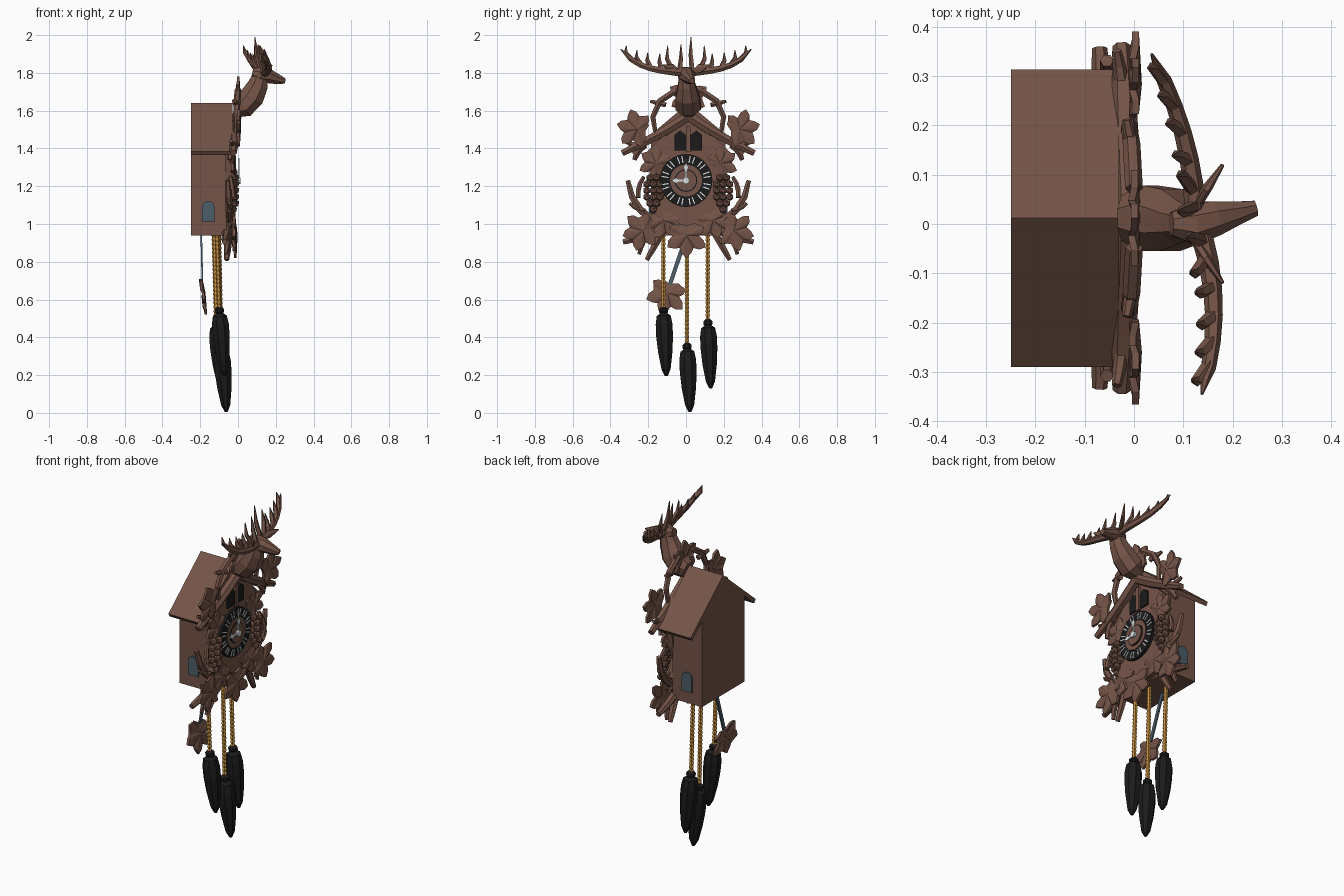
import bpy, bmesh, math
from mathutils import Vector as V

if "Cube" in bpy.data.objects:
    bpy.data.objects.remove(bpy.data.objects["Cube"])


def mat(name, r, g, b):
    m = bpy.data.materials.new(name)
    m.diffuse_color = (r, g, b, 1)
    m.use_nodes = True
    m.node_tree.nodes["Principled BSDF"].inputs["Base Color"].default_value = m.diffuse_color
    return m


WOOD = mat("wood", .175, .088, .064)
BLACK = mat("black", .011, .011, .012)
GOLD = mat("brass", .55, .27, .05)
BLUE = mat("steel", .07, .11, .14)
WHITE = mat("white", .7, .75, .75)
CY = .012  # middle line of the clock in y
DIAL = V((0, 0, 1.23))


def finish(name, bm, m=WOOD):
    bmesh.ops.recalc_face_normals(bm, faces=bm.faces)
    me = bpy.data.meshes.new(name)
    bm.to_mesh(me)
    bm.free()
    me.materials.append(m)
    ob = bpy.data.objects.new(name, me)
    bpy.context.collection.objects.link(ob)
    return ob


def skin(bm, rings):
    rs = [[bm.verts.new(p) for p in r] for r in rings]
    n = len(rs[0])
    for a, b in zip(rs, rs[1:]):
        for i in range(n):
            bm.faces.new((a[i], a[(i + 1) % n], b[(i + 1) % n], b[i]))
    bm.faces.new(rs[0])
    bm.faces.new(rs[-1])


def prism(name, pts, a, b, m=WOOD):
    """Outline in (y, z) extruded along x."""
    bm = bmesh.new()
    skin(bm, [[(x, y, z) for y, z in pts] for x in (a, b)])
    return finish(name, bm, m)


def mirrored(half, c=CY):
    return [(c + y, z) for y, z in half] + [(c - y, z) for y, z in reversed(half) if y > 0]


def add_tube(bm, path, radii, sides=6):
    path = [V(p) for p in path]
    rings = []
    for i, p in enumerate(path):
        t = (path[min(i + 1, len(path) - 1)] - path[max(i - 1, 0)]).normalized()
        ref = V((0, 1, 0)) if abs((path[-1] - path[0]).normalized().y) < .75 else V((0, 0, 1))
        u = (ref - t * ref.dot(t)).normalized()
        w = t.cross(u)
        r = radii[i] if isinstance(radii[i], tuple) else (radii[i], radii[i])
        angles = [math.tau * (k + .5) / sides for k in range(sides)]
        rings.append([p + u * math.cos(a) * r[0] + w * math.sin(a) * r[1] for a in angles])
    skin(bm, rings)


def tube(name, path, radii, m=WOOD, sides=6):
    bm = bmesh.new()
    add_tube(bm, path, radii, sides)
    return finish(name, bm, m)


# Maple outline: five pointed lobes with notches between, and a stem notch
OUTLINE = []
for lobe in range(-2, 3):
    reach = 1 - .14 * (abs(lobe) == 2)
    for da, r in ((-29, .64), (-16, .84), (0, 1), (15, .8)):
        OUTLINE.append((lobe * 58 + da, r * reach))
OUTLINE += [(145, .66), (180, .42), (215, .66)]


def leaf(name, x, y, z, size, ang, tilt=0.0):
    bm = bmesh.new()
    layers = []
    for dx in (0, -.014):
        ring = []
        for a, r in OUTLINE:
            t = math.radians(a + ang)
            dy, dz = math.cos(t) * r * size, math.sin(t) * r * size
            ring.append(bm.verts.new((x + dx + tilt * dz - (.006 if r < .7 else 0), y + dy, z + dz)))
        c = bm.verts.new((x + dx + .006, y, z))
        for p, q in zip(ring, ring[1:] + ring[:1]):
            bm.faces.new((c, p, q))
        layers.append(ring)
    for i in range(len(OUTLINE)):
        bm.faces.new((layers[0][i - 1], layers[0][i], layers[1][i], layers[1][i - 1]))
    return finish(name, bm)


def branch(name, x, y0, z0, y1, z1, bend, r):
    """Tapering carved twig with a sideways bend, on both sides of the clock."""
    for s in (-1, 1):
        pts = []
        for i in range(4):
            t = i / 3
            b = bend * math.sin(math.pi * t)
            y = y0 + (y1 - y0) * t - b * (z1 - z0)
            z = z0 + (z1 - z0) * t + b * (y1 - y0)
            pts.append((x - .015 * t, CY + s * y, z))
        tube(name, pts, [r, r, r * .9, r * .65])


def disc(r, n=24):
    return [(r * math.cos(math.tau * i / n), DIAL.z + r * math.sin(math.tau * i / n)) for i in range(n)]


# House body, chevron roof, carved front plate
prism("body", mirrored([(.197, .94), (.197, 1.45), (0, 1.615)]), -.25, -.06)
prism("roof", mirrored([(0, 1.61), (.288, 1.365), (.302, 1.385)])[:3] + [(CY, 1.64)]
      + [(CY - .302, 1.385), (CY - .288, 1.365)], -.25, -.03)
prism("front_plate", mirrored([(0, .93), (.15, .97), (.2, 1.06), (.17, 1.16), (.2, 1.24), (.22, 1.38), (.02, 1.58)]),
      -.065, -.03)

# Arched side doors, and bird doors above the dial
for s in (-1, 1):
    bm = bmesh.new()
    arch = [(-.19, 1.01), (-.125, 1.01)]
    for i in range(6):
        a = math.pi * i / 5
        arch.append((-.1575 + .0325 * math.cos(a), 1.092 + .03 * math.sin(a)))
    skin(bm, [[(x, CY + s * d, z) for x, z in arch] for d in (.19, .207)])
    finish("side_door", bm, BLUE)
    prism("bird_door", mirrored([(.031, 1.39), (.031, 1.47), (0, 1.495)], CY + s * .043), -.035, -.02, BLACK)
prism("door_post", mirrored([(.012, 1.38), (.012, 1.52)]), -.035, -.012)

# Dial
prism("dial_ring", disc(.14), -.035, -.014, BLACK)
prism("dial_centre", disc(.085), -.03, -.01)
prism("dial_groove", disc(.06), -.02, -.007, BLACK)
prism("dial_boss", disc(.054), -.01, -.003)
bm = bmesh.new()
for h in range(24):
    a = math.tau * (h + .5 + .15 * (-1) ** h) / 24
    d, n = V((0, math.cos(a), math.sin(a))), V((0, -math.sin(a), math.cos(a)))
    quad = [DIAL + d * r + n * w for r in (.095, .132) for w in ((-.003, .003) if r < .1 else (.003, -.003))]
    skin(bm, [[p + V((x, 0, 0)) for p in quad] for x in (-.016, -.011)])
finish("hour_marks", bm, WHITE)
hand = [(.006, -.01), (.006, .05), (.014, .07), (.003, .09), (.001, .12)]
prism("minute_hand", [(y, 1.23 + l) for y, l in mirrored(hand, 0)], .002, .007, WHITE)
prism("hour_hand", [(-l * .8, 1.23 + y) for y, l in mirrored(hand, 0)], -.002, .003, WHITE)
prism("hand_hub", disc(.018, 10), -.003, .012, WHITE)

# Leaves: pairs, then the middle ones
for s, side in ((-1, "left"), (1, "right")):
    for nm, x, y, z, size, ang in (("upper_leaf", .01, .272, 1.502, .11, 14), ("lower_leaf", -.014, .24, .965, .112, -15),
                                   ("plate_leaf", -.022, .13, 1.02, .1, -70), ("gable_leaf", -.022, .17, 1.32, .095, 35)):
        leaf(nm + "_" + side, x, CY + s * y, z, size, ang if s > 0 else 180 - ang)
leaf("bottom_leaf", -.008, .003, .94, .12, -90)
leaf("crest_leaf", .008, CY, 1.665, .115, 90)

# Branches
branch("gable_branch", -.01, 0, 1.57, .35, 1.375, -.02, .028)
branch("gable_twig", -.03, .23, 1.42, .285, 1.34, .1, .02)
branch("gable_fork", -.02, .24, 1.42, .34, 1.44, -.1, .015)
branch("crest_branch", 0, .06, 1.71, .17, 1.46, .25, .018)
branch("crest_twig", 0, .12, 1.63, .2, 1.65, 0, .014)
branch("side_branch", -.04, .19, 1.02, .32, 1.23, -.12, .021)
branch("side_twig", -.025, .265, 1.14, .235, 1.25, -.1, .015)
branch("side_spur", -.03, .23, 1.07, .31, 1.11, -.1, .013)
branch("low_branch", -.055, .1, 1, .345, .905, -.05, .024)
branch("low_twig", -.045, .13, .97, .22, .81, 0, .02)
branch("low_spur", -.05, .22, .94, .26, .84, .05, .016)

# Grape bunches
for s in (-1, 1):
    bm = bmesh.new()
    for row, n in enumerate((2, 3, 3, 3, 2, 1)):
        for k in range(n):
            b = bmesh.ops.create_icosphere(bm, subdivisions=1, radius=.022)["verts"]
            y = CY + s * .185 + (k - (n - 1) / 2) * .034
            bmesh.ops.translate(bm, verts=b, vec=(-.025 + .012 * (k % 2), y, 1.245 - row * .034))
    finish("grapes", bm)

# Stag bust
tube("stag_neck", [(-.02, CY, 1.61), (.03, CY, 1.625), (.075, .008, 1.675), (.105, .003, 1.735), (.125, 0, 1.8)],
     [(.05, .05), (.072, .068), (.068, .07), (.05, .058), (.035, .04)], sides=8)
tube("stag_head", [(.075, 0, 1.8), (.12, 0, 1.79), (.165, .012, 1.782), (.215, .024, 1.765), (.247, .032, 1.757)],
     [(.025, .025), (.046, .046), (.038, .04), (.024, .027), (.017, .015)], sides=8)
for s in (-1, 1):
    tube("stag_ear", [(.125, s * .035, 1.8), (.15, s * .075, 1.825), (.18, s * .12, 1.84)],
         [(.012, .01), (.026, .01), (.004, .004)])

    # Antler: curved beam with upright tines, the head turned a little
    def beam(t):
        y = .025 + .32 * t
        x = .125 - .75 * y * y if s > 0 else .13 + .35 * y - .95 * y * y
        return V((x, s * y, 1.8 + .035 * t + .09 * t ** 4))

    bm = bmesh.new()
    add_tube(bm, [beam(i / 6) for i in range(7)], [.022 - .008 * i / 6 for i in range(6)] + [.003])
    for i, t in enumerate((.03, .13, .32, .5, .66, .82)):
        h = (.19 if s > 0 else .15, .14)[i] if i < 2 else .1 - .03 * t
        out = (-.008, .03)[i] if i < 2 else .035 * t
        p = beam(t)
        add_tube(bm, [p, p + V((-.025, s * out * 1.1, h / 2)), p + V((-.035, s * out, h))], (.015, .012, .002), 5)
    finish("antler", bm)

# Pendulum
tube("pendulum_rod", [(-.195, .01, .96), (-.188, -.085, .68)], [(.015, .006)] * 2, BLUE, 4)
leaf("pendulum_leaf", -.178, -.098, .635, .118, 255, -.13)

# Chains and cone weights
WEIGHT = [(0, .014), (.03, .026), (.07, .026), (.09, .02), (.13, .04), (.25, .048), (.42, .048), (.65, .041),
          (.9, .026), (1, .008)]
for y, x, top in ((-.12, -.1, .56), (.005, -.09, .37), (.115, -.115, .495)):
    n = int((.95 - top) / .011)
    tube("chain", [(x - .012 * (1 - i / n), y, .95 + (top - .95) * i / n) for i in range(n + 1)],
         [.014 if i % 2 else .01 for i in range(n + 1)], GOLD)
    tube("weight", [(x + .028 * t, y + .016 * t, top - .365 * t) for t, r in WEIGHT], [r for t, r in WEIGHT], BLACK, 8)
